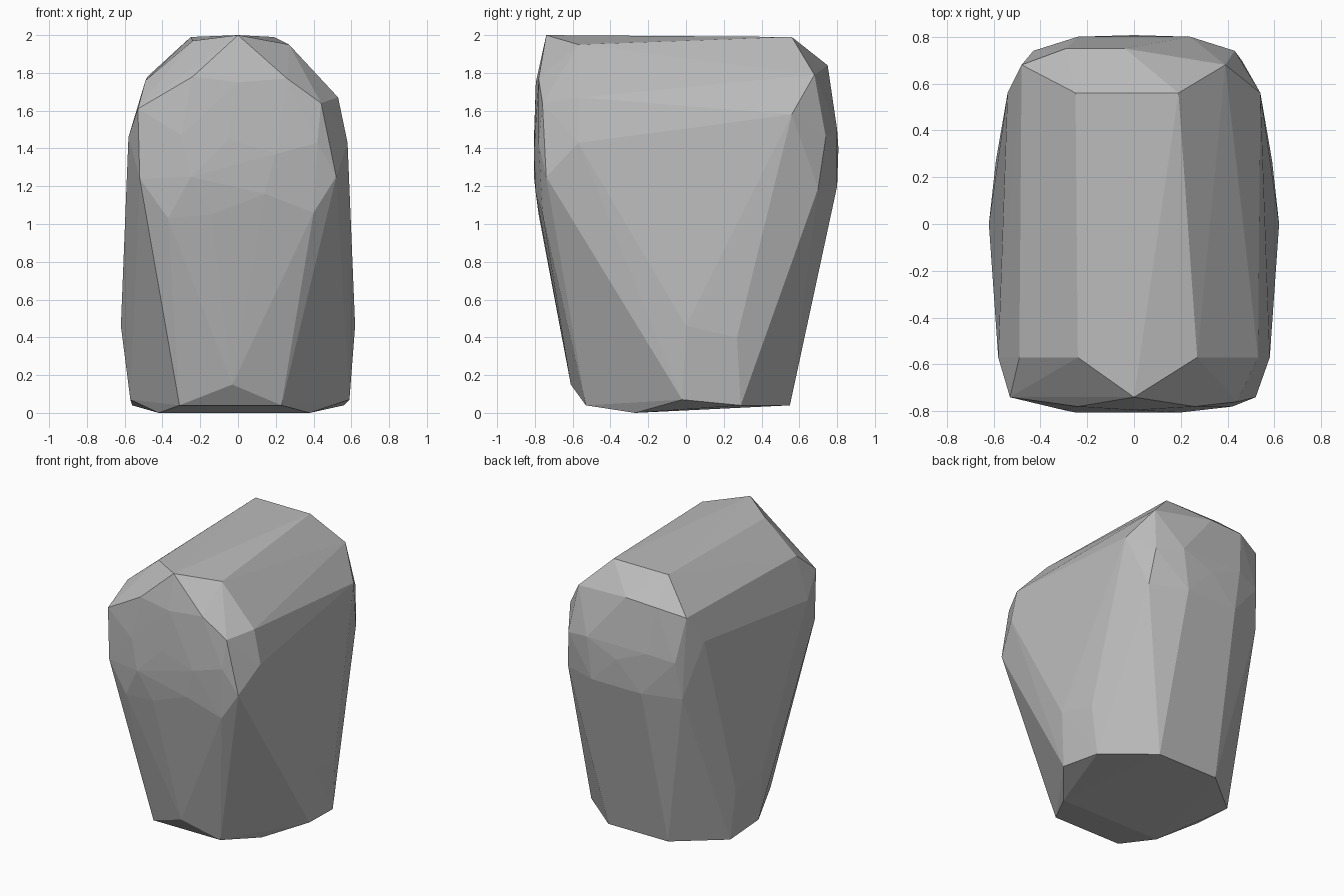
import bpy
import bmesh

default_cube = bpy.data.objects.get("Cube")
if default_cube:
    bpy.data.objects.remove(default_cube, do_unlink=True)


def make_material(name, value):
    material = bpy.data.materials.new(name)
    colour = (value, value, value, 1)
    material.use_nodes = True
    material.diffuse_color = colour
    shader = next(node for node in material.node_tree.nodes if node.type == "BSDF_PRINCIPLED")
    shader.inputs["Base Color"].default_value = colour
    return material


def section(depth, *outline):
    """Place an (x, z) outline at one depth along y."""
    return [(x, depth, z) for x, z in outline]


def mirrored_section(depth, *outline):
    """Place an outline on both the left and the right side."""
    return section(depth, *outline) + section(depth, *((-x, z) for x, z in outline))


def build_hull(name, points, material):
    """Wrap the sections in a faceted convex shell."""
    shell = bmesh.new()
    for point in points:
        shell.verts.new(point)
    hull = bmesh.ops.convex_hull(shell, input=shell.verts[:])
    leftover = {item for key in ("geom_interior", "geom_unused") for item in hull[key]
                if isinstance(item, bmesh.types.BMVert)}
    bmesh.ops.delete(shell, geom=list(leftover), context="VERTS")
    bmesh.ops.recalc_face_normals(shell, faces=shell.faces[:])
    mesh = bpy.data.meshes.new(name)
    shell.to_mesh(mesh)
    shell.free()
    mesh.materials.append(material)
    rock = bpy.data.objects.new(name, mesh)
    bpy.context.collection.objects.link(rock)
    return rock


# Chipped base, narrowing towards the front and back
base = (
    section(-.61, (-.03, .15))
    + section(-.53, (-.31, .04), (.23, .04))
    + section(-.27, (-.42, 0), (.38, 0))
    + section(-.02, (-.57, .07), (.59, .07))
    + mirrored_section(.29, (.56, .04))
    + mirrored_section(.55, (.24, .04))
)

# Widest ridge low on each flank
flanks = mirrored_section(0, (.62, .46)) + mirrored_section(.27, (.59, .4))

# Bulging front face, from its centre out to its rim
front = (
    section(-.805, (-.05, 1.45), (.2, 1.37), (-.25, 1.25))
    + section(-.795, (-.3, 1.47), (.18, 1.57), (.14, 1.16), (0, 1.75))
    + section(-.78, (-.24, 1.78), (.26, 1.77), (-.14, 1.05), (.42, 1.43))
    + section(-.76, (.44, 1.64), (-.37, 1.03), (.4, 1.06))
    + section(-.74, (0, 2), (-.53, 1.61), (-.52, 1.24), (.52, 1.25))
)

# Shoulders and roof running from front to back
shoulders = (
    section(-.57, (-.58, 1.46), (-.49, 1.76), (-.24, 1.97))
    + section(-.57, (.27, 1.95), (.53, 1.67), (.58, 1.43))
    + section(.56, (-.25, 1.99), (.19, 1.99))
    + mirrored_section(.56, (.54, 1.58))
)

# Rounded back face
back = (
    section(.68, (-.48, 1.78), (.39, 1.79))
    + section(.75, (-.29, 1.83), (-.04, 1.84))
    + mirrored_section(.7, (.46, 1.19))
    + mirrored_section(.74, (.43, 1.46))
    + mirrored_section(.8, (.24, 1.5), (.2, 1.2))
    + section(.807, (0, 1.4))
)

stone = make_material("grey stone", .5)
build_hull("rock", base + flanks + front + shoulders + back, stone)
